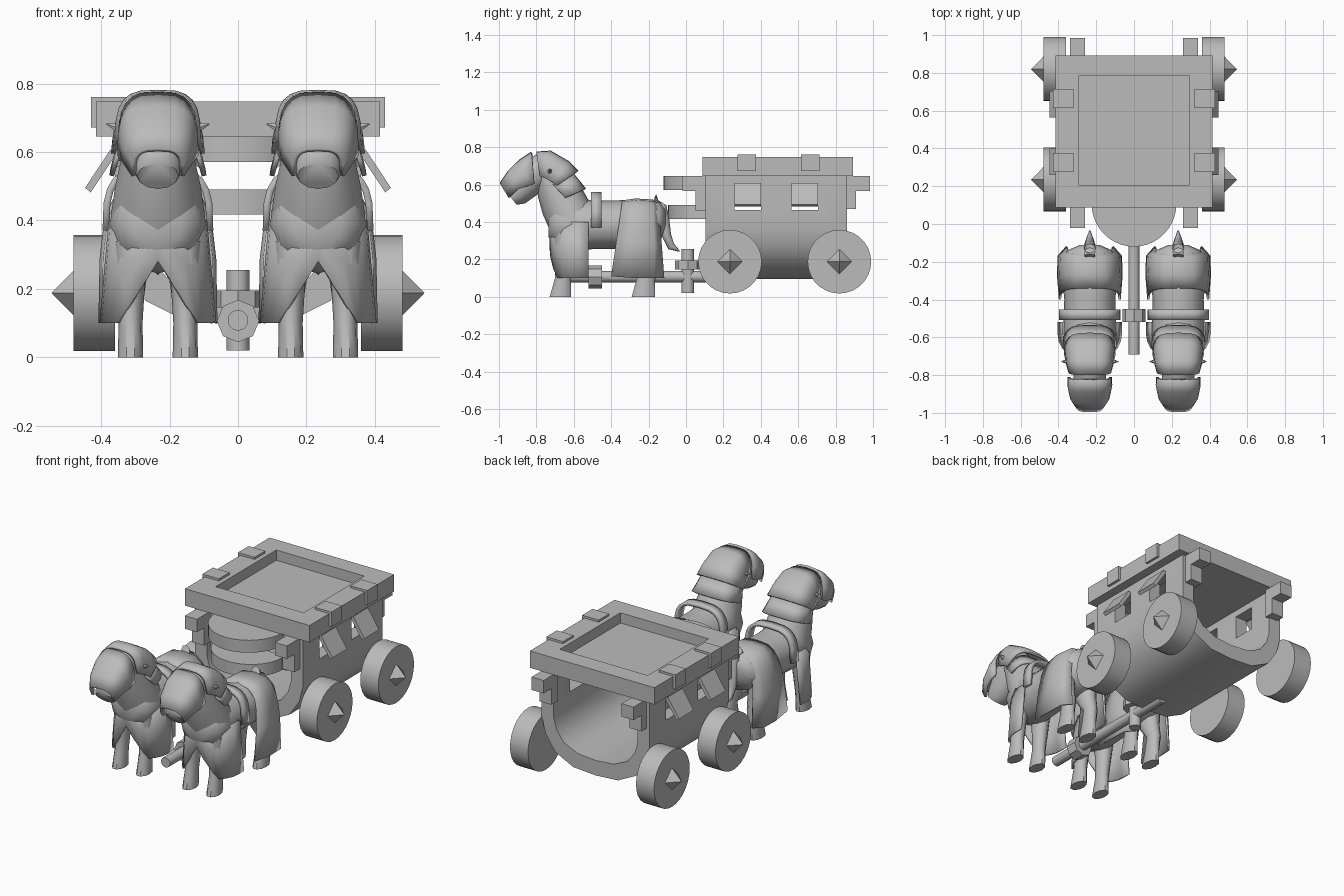
import bpy, bmesh, math
from mathutils import Vector

if "Cube" in bpy.data.objects:
    bpy.data.objects.remove(bpy.data.objects["Cube"])

GREY = bpy.data.materials.new("plain grey")
GREY.diffuse_color = (0.5, 0.5, 0.5, 1)
GREY.use_nodes = True
GREY.node_tree.nodes["Principled BSDF"].inputs["Base Color"].default_value = GREY.diffuse_color


def finish(name, bm, smooth=35, x=0.0):
    bmesh.ops.recalc_face_normals(bm, faces=bm.faces)
    me = bpy.data.meshes.new(name)
    bm.to_mesh(me)
    bm.free()
    me.materials.append(GREY)
    if smooth:
        me.shade_smooth()
        me.set_sharp_from_angle(angle=math.radians(smooth))
    ob = bpy.data.objects.new(name, me)
    ob.location.x = x
    bpy.context.collection.objects.link(ob)
    return ob


def loft(name, rings, closed=True, caps=True, smooth=35, shell=0, wrap=False):
    """Skin a list of point rings; open rings with a shell thickness make plates."""
    bm = bmesh.new()
    vs = [[bm.verts.new(p) for p in r] for r in rings]
    pairs = list(zip(vs, vs[1:])) + ([(vs[-1], vs[0])] if wrap else [])
    n = len(vs[0])
    for a, b in pairs:
        for i in range(n if closed else n - 1):
            j = (i + 1) % n
            bm.faces.new((a[i], a[j], b[j], b[i]))
    if caps:
        bm.faces.new(vs[0])
        bm.faces.new(vs[-1])
    ob = finish(name, bm, smooth)
    if shell:
        m = ob.modifiers.new("thickness", 'SOLIDIFY')
        m.thickness, m.offset = shell, 0
    return ob


def ring(cy, cz, uy, uz, hw, cx=0, n=12):
    """Ellipse spanned by the x axis and an up vector in the side plane."""
    ts = [2 * math.pi * i / n for i in range(n)]
    return [(cx + hw * math.cos(t), cy + uy * math.sin(t), cz + uz * math.sin(t)) for t in ts]


def arch(cy, cz, uy, uz, hw, n=12, e=0.6):
    """Squarish half ring open at the bottom."""
    out = []
    for i in range(n + 1):
        c, s = math.cos(math.pi * i / n), math.sin(math.pi * i / n)
        c = math.copysign(abs(c) ** e, c)
        s = max(s, 0) ** e
        out.append((hw * c, cy + uy * s, cz + uz * s))
    return out


def box(name, x0, x1, y0, y1, z0, z1):
    r = [[(x0, y0, z), (x1, y0, z), (x1, y1, z), (x0, y1, z)] for z in (z0, z1)]
    return loft(name, r, smooth=0)


def cyl(name, p, axis, r, h, sides, r2=None, smooth=35):
    bm = bmesh.new()
    bmesh.ops.create_cone(bm, cap_ends=True, segments=sides, radius1=r,
                          radius2=r if r2 is None else r2, depth=h)
    rot = Vector((0, 0, 1)).rotation_difference(Vector(axis)).to_matrix().to_4x4()
    bmesh.ops.transform(bm, matrix=rot, verts=bm.verts)
    bmesh.ops.translate(bm, vec=p, verts=bm.verts)
    return finish(name, bm, smooth)


# ---- wagon body: open U-shaped trough with windows cut through both walls
half_out = [(0.36, 0.65), (0.36, 0.36), (0.335, 0.26), (0.27, 0.165), (0.15, 0.105)]
half_in = [(0.28, 0.65), (0.28, 0.37), (0.26, 0.30), (0.21, 0.235), (0.12, 0.195)]
outer = half_out + [(0, 0.095)] + [(-x, z) for x, z in reversed(half_out)]
inner = half_in + [(0, 0.185)] + [(-x, z) for x, z in reversed(half_in)]
Y0, Y1 = 0.105, 0.86
strips = [[(x, y, z) for x, z in prof] for prof, y in
          ((outer, Y0), (outer, Y1), (inner, Y1), (inner, Y0))]
# close the wall tops as well as the strip around the trough
bm = bmesh.new()
vs = [[bm.verts.new(p) for p in s] for s in strips]
for k in range(4):
    a, b = vs[k], vs[(k + 1) % 4]
    for i in range(len(a) - 1):
        bm.faces.new((a[i], a[i + 1], b[i + 1], b[i]))
for i in (0, -1):
    bm.faces.new([v[i] for v in vs])
body = finish("wagon_body", bm, 40)

for y in (0.26, 0.565):
    cutter = box("window_cutter", -0.5, 0.5, y, y + 0.14, 0.465, 0.605)
    cutter.hide_render = True
    cutter.hide_viewport = True
    m = body.modifiers.new("window", 'BOOLEAN')
    m.operation, m.object, m.solver = 'DIFFERENCE', cutter, 'EXACT'
    for s in (-1, 1):
        # tilted shutters
        prof = [(0.355, 0.595), (0.372, 0.608), (0.447, 0.495), (0.430, 0.482)]
        loft("shutter", [[(s * x, yy, z) for x, z in prof] for yy in (y, y + 0.14)], smooth=0)


# ---- roof with sunken panel, clips and brackets
def rect(hx, ya, yb, z):
    return [(-hx, ya, z), (hx, ya, z), (hx, yb, z), (-hx, yb, z)]


loft("roof", [rect(0.415, 0.088, 0.893, 0.645), rect(0.415, 0.088, 0.893, 0.747),
              rect(0.293, 0.206, 0.783, 0.747), rect(0.293, 0.206, 0.783, 0.685)], smooth=0)
for s in (-1, 1):
    def side_box(name, x0, x1, *r):
        box(name, min(s * x0, s * x1), max(s * x0, s * x1), *r)
    for y in (0.275, 0.615):
        side_box("roof_clip", 0.32, 0.43, y, y + 0.1, 0.672, 0.76)
    side_box("front_bracket", 0.26, 0.34, -0.02, 0.11, 0.567, 0.645)
    side_box("front_bracket_foot", 0.26, 0.34, 0.05, 0.11, 0.46, 0.567)
    side_box("rear_bracket", 0.26, 0.34, 0.85, 0.985, 0.567, 0.645)
    side_box("rear_bracket_foot", 0.26, 0.34, 0.85, 0.91, 0.47, 0.567)
    # wheels with pyramid hubs
    for y in (0.235, 0.82):
        cyl("wheel", (s * 0.42, y, 0.188), (s, 0, 0), 0.17, 0.12, 28)
        cyl("hub", (s * 0.512, y, 0.188), (s, 0, 0), 0.067, 0.066, 4, 0, 0)

# ---- rounded front balcony rails
for name, hx, reach, z0, z1 in (("upper_balcony", 0.225, 0.23, 0.57, 0.645),
                                ("lower_balcony", 0.215, 0.205, 0.417, 0.49)):
    pts = [(hx * math.cos(math.pi * i / 20), 0.11 - reach * math.sin(math.pi * i / 20))
           for i in range(21)]
    pts = [(0.28, 0.14)] + pts + [(-0.28, 0.14)]
    loft(name, [[(x, y, z) for x, y in pts] for z in (z0, z1)])

# ---- drawbar and hitch
cyl("drawbar", (0, -0.22, 0.108), (0, 1, 0), 0.03, 0.94, 16)
cyl("drawbar_collar", (0, -0.485, 0.106), (0, 1, 0), 0.062, 0.07, 8, smooth=0)
cyl("hitch_post", (0, 0.01, 0.137), (0, 0, 1), 0.034, 0.235, 12)
cyl("hitch_collar", (0, 0.01, 0.17), (0, 0, 1), 0.07, 0.05, 8, smooth=0)

# ---- armoured horse, built at x = 0 and then doubled
before = set(bpy.data.objects)
loft("torso", [ring(*r) for r in (
    (-0.11, 0.42, 0, 0.05, 0.05), (-0.14, 0.40, 0, 0.11, 0.12), (-0.25, 0.39, 0, 0.13, 0.15),
    (-0.40, 0.385, 0, 0.13, 0.135), (-0.50, 0.385, 0, 0.13, 0.138),
    (-0.62, 0.39, 0, 0.145, 0.142), (-0.70, 0.39, 0, 0.12, 0.125),
    (-0.735, 0.39, 0, 0.07, 0.07))], smooth=60)
loft("neck", [ring(*r) for r in (
    (-0.61, 0.41, 0.12, 0.05, 0.138), (-0.655, 0.50, 0.11, 0.06, 0.125),
    (-0.70, 0.59, 0.09, 0.06, 0.105), (-0.75, 0.69, 0.06, 0.05, 0.09))], smooth=60)
loft("head", [ring(*r) for r in (
    (-0.70, 0.70, -0.01, 0.06, 0.06), (-0.77, 0.68, -0.02, 0.09, 0.088),
    (-0.84, 0.625, -0.05, 0.075, 0.085), (-0.905, 0.555, -0.045, 0.055, 0.072),
    (-0.935, 0.53, -0.03, 0.038, 0.06))], smooth=60)
loft("face_plate", [arch(*r) for r in (
    (-0.81, 0.605, -0.015, 0.165, 0.11), (-0.85, 0.59, -0.035, 0.14, 0.112),
    (-0.90, 0.575, -0.05, 0.09, 0.10), (-0.945, 0.53, -0.045, 0.075, 0.07))],
    closed=False, caps=False, smooth=50, shell=0.014)
loft("upper_neck_plate", [arch(*r) for r in (
    (-0.78, 0.645, -0.02, 0.125, 0.108), (-0.745, 0.63, 0.02, 0.145, 0.118),
    (-0.71, 0.61, 0.08, 0.11, 0.125), (-0.69, 0.595, 0.11, 0.075, 0.13))],
    closed=False, caps=False, smooth=50, shell=0.014)
loft("lower_neck_plate", [arch(*r) for r in (
    (-0.71, 0.60, 0.105, 0.055, 0.115), (-0.645, 0.53, 0.105, 0.045, 0.135))],
    closed=False, caps=False, smooth=50, shell=0.014)
loft("saddle_strap", [arch(y, 0.37, 0, 0.18, 0.152) for y in (-0.508, -0.452)],
     closed=False, caps=False, smooth=50, shell=0.02)
loft("rump_cover", [arch(*r) for r in (
    (-0.40, 0.11, 0.06, 0.40, 0.158), (-0.27, 0.10, 0, 0.42, 0.168),
    (-0.17, 0.10, -0.01, 0.415, 0.165), (-0.12, 0.10, -0.03, 0.385, 0.12))],
    closed=False, caps=False, smooth=50, shell=0.012)

# chest skirt: wraps the front and splits in an inverted V
plan = [(-1, -0.52)] + [(math.sin(math.radians(a)), -0.58 - 0.145 * math.cos(math.radians(a)))
                        for a in range(-90, 91, 15)] + [(1, -0.52)]
rows = []
for t in (0, 0.5, 1):
    hw = 0.138 + 0.027 * t
    rows.append([(hw * x, y, 0.40 + (0.28 - 0.18 * min(1, abs(x) / 0.7) - 0.40) * t)
                 for x, y in plan])
loft("chest_skirt", rows, closed=False, caps=False, smooth=50, shell=0.012)

tail = ((-0.19, 0.49, 0.02, 0.03, 0.03), (-0.165, 0.52, 0.005, 0.03, 0.028),
        (-0.13, 0.505, -0.025, 0.015, 0.03), (-0.115, 0.42, -0.025, 0, 0.032),
        (-0.105, 0.33, -0.025, -0.005, 0.028), (-0.08, 0.27, -0.015, -0.015, 0.02),
        (-0.035, 0.245, 0, -0.004, 0.004))
loft("tail", [ring(*r, n=8) for r in tail], smooth=60)

for s in (-1, 1):
    cyl("ear_spike", (s * 0.122, -0.728, 0.672), (s, 0, 0.35), 0.024, 0.06, 6, 0.002)
    for name, secs in (
        ("front_leg", ((-0.64, 0.34, 0.065, 0, 0.05), (-0.65, 0.18, 0.048, 0, 0.04),
                       (-0.658, 0.10, 0.045, 0, 0.035), (-0.672, 0, 0.06, 0, 0.037))),
        ("rear_leg", ((-0.25, 0.38, 0.09, 0, 0.06), (-0.24, 0.26, 0.07, 0, 0.052),
                      (-0.20, 0.17, 0.045, 0, 0.038), (-0.215, 0.09, 0.053, 0, 0.034),
                      (-0.228, 0, 0.066, 0, 0.037)))):
        loft(name, [ring(*r, cx=s * 0.08, n=10) for r in secs], smooth=45)

for ob in set(bpy.data.objects) - before:
    twin = ob.copy()
    bpy.context.collection.objects.link(twin)
    ob.location.x, twin.location.x = -0.234, 0.234
